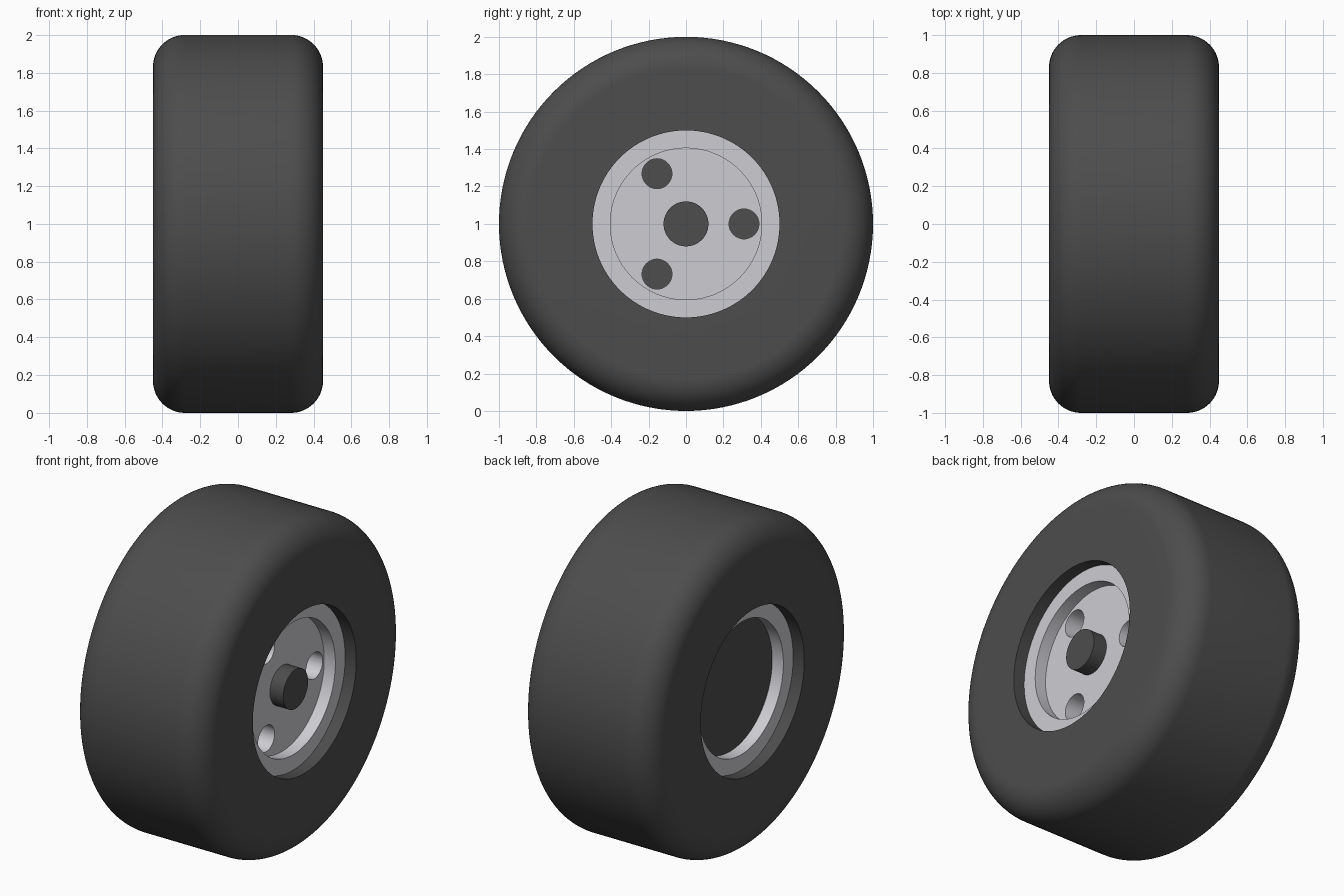
import bpy, bmesh, math
from mathutils import Matrix, Vector

if "Cube" in bpy.data.objects:
    bpy.data.objects.remove(bpy.data.objects["Cube"])


def material(name, rgb):
    m = bpy.data.materials.new(name)
    m.diffuse_color = (*rgb, 1)
    m.use_nodes = True
    m.node_tree.nodes["Principled BSDF"].inputs["Base Color"].default_value = m.diffuse_color
    return m


rubber = material("dark rubber", (0.074, 0.074, 0.074))
metal = material("light metal", (0.61, 0.61, 0.65))

CENTRE = Vector((0, 0, 1))


def finish(name, bm, mat):
    bmesh.ops.recalc_face_normals(bm, faces=bm.faces)
    mesh = bpy.data.meshes.new(name)
    bm.to_mesh(mesh)
    bm.free()
    mesh.materials.append(mat)
    ob = bpy.data.objects.new(name, mesh)
    ob.location = CENTRE
    bpy.context.collection.objects.link(ob)
    return ob


def lathe(name, profile, mat, segs=128):
    """Spin a closed (x, radius) profile around the x axis."""
    bm = bmesh.new()
    rings = []
    for i in range(segs):
        a = 2 * math.pi * i / segs
        rings.append([bm.verts.new((x, r * math.cos(a), r * math.sin(a))) for x, r in profile])
    n = len(profile)
    for i in range(segs):
        p, q = rings[i], rings[(i + 1) % segs]
        for j in range(n):
            k = (j + 1) % n
            bm.faces.new((p[j], p[k], q[k], q[j]))
    return finish(name, bm, mat)


def add_cylinder(bm, x0, x1, r, y=0, z=0, segs=64):
    m = Matrix.Translation(((x0 + x1) / 2, y, z)) @ Matrix.Rotation(math.pi / 2, 4, 'Y')
    bmesh.ops.create_cone(bm, cap_ends=True, segments=segs, radius1=r, radius2=r,
                          depth=x1 - x0, matrix=m)


def cylinder(name, x0, x1, r, mat, segs=64):
    bm = bmesh.new()
    add_cylinder(bm, x0, x1, r, segs=segs)
    return finish(name, bm, mat)


# Tyre: wide body with rounded shoulders and an open bore
half, fillet, steps = 0.45, 0.17, 16
shoulder = []
for i in range(steps + 1):
    a = math.pi / 2 * i / steps
    shoulder.append((half - fillet + fillet * math.cos(a), 1 - fillet + fillet * math.sin(a)))
right_side = [(half, 0.5)] + shoulder
tyre = lathe("tyre", right_side + [(-x, r) for x, r in reversed(right_side)], rubber)

# Wheel rim: flanges on both sides around a recessed web
rim = lathe("rim", [(0.30, 0.10), (0.30, 0.405), (0.375, 0.405), (0.375, 0.5),
                    (-0.375, 0.5), (-0.375, 0.405), (-0.28, 0.405), (-0.28, 0.10)], metal)

# Three round holes through the web
bm = bmesh.new()
for i in range(3):
    a = 2 * math.pi * i / 3
    add_cylinder(bm, -0.5, 0.5, 0.08, 0.31 * math.cos(a), 0.31 * math.sin(a), 48)
cutter = finish("hole_cutter", bm, metal)
cutter.hide_render = True
cut = rim.modifiers.new("holes", 'BOOLEAN')
cut.operation = 'DIFFERENCE'
cut.solver = 'EXACT'
cut.object = cutter
bpy.context.view_layer.objects.active = rim
bpy.ops.object.modifier_apply(modifier="holes")
bpy.data.objects.remove(cutter)

# Axle stub at the outside and closing plate at the inside
axle = cylinder("axle", -0.285, 0.39, 0.12, rubber)
back_plate = cylinder("back_plate", -0.30, -0.28, 0.405, rubber, 128)

# Smooth round surfaces, keep corners crisp
bpy.ops.object.select_all(action='DESELECT')
for ob in (tyre, rim, axle, back_plate):
    ob.select_set(True)
bpy.context.view_layer.objects.active = tyre
bpy.ops.object.shade_smooth_by_angle(angle=math.radians(30))
